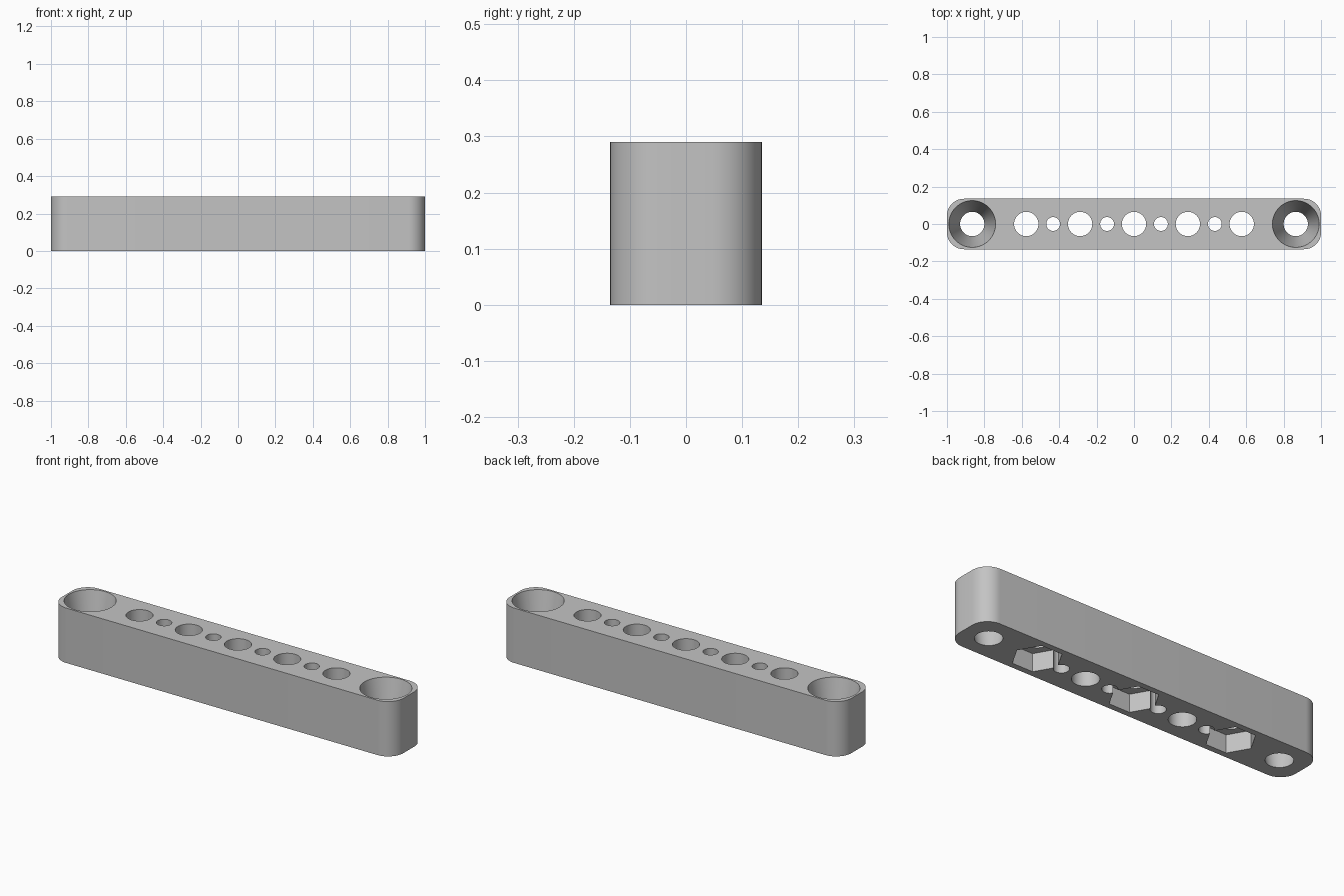
import bpy
import math

if "Cube" in bpy.data.objects:
    bpy.data.objects.remove(bpy.data.objects["Cube"], do_unlink=True)

HEIGHT, WIDTH, CORNER = 0.29, 0.27, 0.09
PITCH = 0.288
MARGIN = 0.02

grey = bpy.data.materials.new("plain grey")
grey.use_nodes = True
colour = (0.55, 0.55, 0.55, 1)
grey.diffuse_color = colour
grey.node_tree.nodes["Principled BSDF"].inputs["Base Color"].default_value = colour


def make_bar():
    """Rounded bar: a block with its four upright edges bevelled."""
    bpy.ops.mesh.primitive_cube_add(size=1, location=(0, 0, HEIGHT / 2))
    bar = bpy.context.object
    bar.name = "drilled_bar"
    bar.scale = (2, WIDTH, HEIGHT)
    bpy.ops.object.transform_apply(location=True, scale=True)
    weights = bar.data.attributes.new("bevel_weight_edge", "FLOAT", "EDGE")
    for edge in bar.data.edges:
        a, b = (bar.data.vertices[i].co for i in edge.vertices)
        weights.data[edge.index].value = 1.0 if abs(a.z - b.z) > 0.1 else 0.0
    bevel = bar.modifiers.new("round_corners", "BEVEL")
    bevel.limit_method = "WEIGHT"
    bevel.width = CORNER
    bevel.segments = 12
    bpy.ops.object.modifier_apply(modifier=bevel.name)
    bar.data.materials.append(grey)
    return bar


def cut(bar, x, bottom, top, low_radius, high_radius, sides=48):
    """Subtract an upright cylinder, cone or prism from the bar."""
    bpy.ops.mesh.primitive_cone_add(
        vertices=sides, radius1=low_radius, radius2=high_radius,
        depth=top - bottom, location=(x, 0, (top + bottom) / 2))
    cutter = bpy.context.object
    cutter.name = "hole_cutter"
    cutter.hide_render = True
    if sides == 6:
        # Point two corners of the nut pocket along the bar
        cutter.rotation_euler.z = math.radians(30)
    cutter.data.materials.append(grey)
    bpy.context.view_layer.update()
    boolean = bar.modifiers.new("hole", "BOOLEAN")
    boolean.operation = "DIFFERENCE"
    boolean.solver = "EXACT"
    boolean.object = cutter
    bpy.context.view_layer.objects.active = bar
    bpy.ops.object.modifier_apply(modifier=boolean.name)
    bpy.data.objects.remove(cutter, do_unlink=True)


bar = make_bar()

# Row of large through holes
for i in range(-2, 3):
    cut(bar, i * PITCH, -MARGIN, HEIGHT + MARGIN, 0.065, 0.065)

# Small holes between them
for i in (-1.5, -0.5, 0.5, 1.5):
    cut(bar, i * PITCH, -MARGIN, HEIGHT + MARGIN, 0.037, 0.037)

# Tapered end holes, wide at the top
slope = (0.125 - 0.065) / HEIGHT * MARGIN
for side in (-1, 1):
    cut(bar, side * 0.865, -MARGIN, HEIGHT + MARGIN,
        0.065 - slope, 0.125 + slope, 64)

# Hexagonal nut pockets in the underside of every other large hole
for i in (-2, 0, 2):
    cut(bar, i * PITCH, -MARGIN, 0.095, 0.12, 0.12, 6)

# Smooth the curved walls, keep the rims sharp
bpy.ops.object.select_all(action="DESELECT")
bar.select_set(True)
bpy.context.view_layer.objects.active = bar
bpy.ops.object.shade_smooth_by_angle(angle=math.radians(30))
